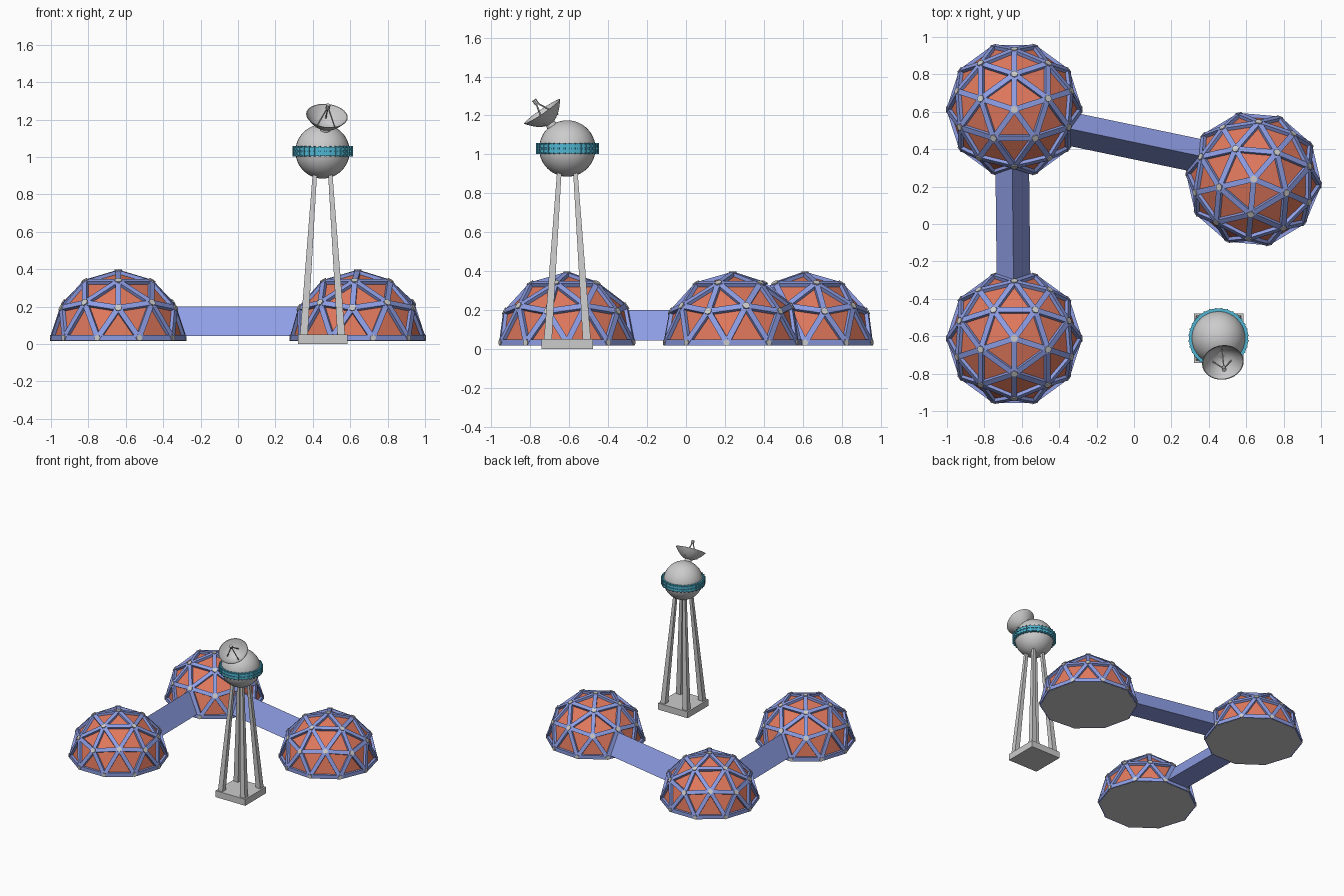
import bpy, bmesh
from math import radians, pi, cos, sin, sqrt
from mathutils import Vector, Matrix

if "Cube" in bpy.data.objects:
    bpy.data.objects.remove(bpy.data.objects["Cube"])


def material(name, rgb):
    m = bpy.data.materials.new(name)
    m.diffuse_color = (*rgb, 1)
    m.use_nodes = True
    m.node_tree.nodes["Principled BSDF"].inputs["Base Color"].default_value = m.diffuse_color
    return m


RED = material("red_panel", (0.75, 0.19, 0.11))
BLUE = material("blue_frame", (0.27, 0.34, 0.78))
TEAL = material("teal_ring", (0.08, 0.47, 0.65))


def finish(name, bm, mat=None, smooth=False):
    me = bpy.data.meshes.new(name)
    bmesh.ops.recalc_face_normals(bm, faces=bm.faces)
    if smooth:
        for f in bm.faces:
            f.smooth = True
    bm.to_mesh(me)
    bm.free()
    ob = bpy.data.objects.new(name, me)
    bpy.context.collection.objects.link(ob)
    if mat:
        me.materials.append(mat)
    return ob


def frame(origin, z_axis, hint):
    """Matrix at origin with local z along z_axis and local x near hint."""
    z = z_axis.normalized()
    y = z.cross(hint).normalized()
    x = y.cross(z)
    return Matrix.Translation(origin) @ Matrix((x, y, z)).transposed().to_4x4()


def box(bm, matrix, size):
    bmesh.ops.create_cube(bm, size=1, matrix=matrix @ Matrix.Diagonal((*size, 1)))


def rod(bm, a, b, r1, r2, sides=8, turn=0.0, hint=Vector((1, 0, 0))):
    m = frame((a + b) / 2, b - a, hint) @ Matrix.Rotation(turn, 4, 'Z')
    bmesh.ops.create_cone(bm, cap_ends=True, segments=sides, radius1=r1, radius2=r2,
                          depth=(b - a).length, matrix=m)


def dome(name, x, y, turn):
    base = Vector((x, y, 0.033))
    # panels: upper half of a two-frequency geodesic sphere
    bm = bmesh.new()
    bmesh.ops.create_icosphere(bm, subdivisions=2, radius=0.352,
                               matrix=Matrix.Rotation(radians(turn), 4, 'Z'))
    bmesh.ops.delete(bm, geom=[v for v in bm.verts if v.co.z < -0.01], context='VERTS')
    edges = [(e.verts[0].co.copy(), e.verts[1].co.copy()) for e in bm.edges]
    points = [v.co.copy() for v in bm.verts]
    bmesh.ops.transform(bm, verts=bm.verts,
                        matrix=Matrix.Translation(base) @ Matrix.Scale(0.985, 4))
    finish(name + "_panels", bm, RED)
    # struts: a flat bar on every edge
    bm = bmesh.new()
    for a, b in edges:
        mid = (a + b) / 2
        box(bm, frame(base + mid, mid, b - a), ((b - a).length, 0.03, 0.022))
    finish(name + "_struts", bm, BLUE)
    # hubs: short round caps on every joint
    bm = bmesh.new()
    for p in points:
        n = p.normalized()
        r = 0.019 if n.z > 0.1 else 0.016
        hint = Vector((0, 0, 1)) if n.z < 0.9 else Vector((1, 0, 0))
        rod(bm, base + p - n * 0.012, base + p + n * 0.013, r, r, 8, hint=hint)
    finish(name + "_hubs", bm)
    # floor: ten-sided slab
    bm = bmesh.new()
    ring = [base + Vector((cos(t), sin(t), 0)) * 0.354 for t in
            [radians(turn + 18 + 36 * i) for i in range(10)]]
    low = bm.faces.new([bm.verts.new((p.x, p.y, 0.017)) for p in ring])
    ext = bmesh.ops.extrude_face_region(bm, geom=[low], use_keep_orig=True)
    for v in ext["geom"]:
        if isinstance(v, bmesh.types.BMVert):
            v.co.z = 0.028
    finish(name + "_floor", bm)


dome("back_left_dome", -0.64, 0.612, 90)
dome("front_left_dome", -0.64, -0.612, -90)
dome("right_dome", 0.64, 0.24, -95)


def tunnel(name, a, b):
    """Three-sided passage with a ridge on top."""
    a, b = Vector((*a, 0)), Vector((*b, 0))
    side = (b - a).cross(Vector((0, 0, 1))).normalized()
    bm = bmesh.new()
    ends = []
    for p in (a, b):
        ends.append([bm.verts.new(p + side * s + Vector((0, 0, h)))
                     for s, h in ((-0.09, 0.043), (0.09, 0.043), (0, 0.2))])
        bm.faces.new(ends[-1])
    for i in range(3):
        j = (i + 1) % 3
        bm.faces.new((ends[0][i], ends[0][j], ends[1][j], ends[1][i]))
    finish(name, bm, BLUE)


tunnel("left_tunnel", (-0.652, 0.4), (-0.643, -0.4))
tunnel("back_tunnel", (-0.45, 0.531), (0.45, 0.343))

# tower base and four tapered legs
TX, TY = 0.452, -0.61
bm = bmesh.new()
box(bm, Matrix.Translation((TX, TY, 0.026)), (0.265, 0.265, 0.052))
finish("tower_base", bm)
bm = bmesh.new()
for sx in (-1, 1):
    for sy in (-1, 1):
        rod(bm, Vector((TX + sx * 0.1, TY + sy * 0.1, 0.045)),
            Vector((TX + sx * 0.04, TY + sy * 0.04, 0.93)),
            0.029, 0.016, 4, pi / 4)
finish("tower_legs", bm)

# round cabin
hub = Vector((TX, TY, 1.03))
bm = bmesh.new()
bmesh.ops.create_uvsphere(bm, u_segments=32, v_segments=24, radius=0.145,
                          matrix=Matrix.Translation(hub))
finish("tower_cabin", bm, smooth=True)

# window ring: band with two rails and upright bars
bm = bmesh.new()
N = 32
for r, z0, z1 in ((0.153, -0.025, 0.025), (0.159, -0.02, -0.004), (0.159, 0.004, 0.02)):
    loops = [[bm.verts.new(hub + Vector((rr * cos(2 * pi * i / N), rr * sin(2 * pi * i / N), z)))
              for i in range(N)] for rr, z in ((0.138, z0), (r, z0), (r, z1), (0.138, z1))]
    for k in range(4):
        p, q = loops[k], loops[(k + 1) % 4]
        for i in range(N):
            j = (i + 1) % N
            bm.faces.new((p[i], p[j], q[j], q[i]))
for i in range(N):
    m = Matrix.Translation(hub) @ Matrix.Rotation(2 * pi * (i + 0.5) / N, 4, 'Z')
    box(bm, m @ Matrix.Translation((0.152, 0, 0)), (0.02, 0.009, 0.056))
finish("window_ring", bm, TEAL)

# dish: spun bowl with inner and outer skin, aimed away from the cabin centre
aim = frame(hub, Vector((0.1, -0.56, 0.82)), Vector((1, 0, 0)))
outer = [(0.112 * k / 8, 0.154 + 0.078 * (k / 8) ** 2) for k in range(9)]
inner = [(r * 0.96, z + 0.006 * (1 - k / 8)) for k, (r, z) in enumerate(outer)][::-1]
bm = bmesh.new()
vs = [bm.verts.new((r, 0, z)) for r, z in outer + inner]
es = [bm.edges.new(pair) for pair in zip(vs, vs[1:])]
bmesh.ops.spin(bm, geom=vs + es, cent=(0, 0, 0), axis=(0, 0, 1), angle=2 * pi, steps=32)
bmesh.ops.remove_doubles(bm, verts=bm.verts, dist=0.0005)
bmesh.ops.transform(bm, verts=bm.verts, matrix=aim)
finish("dish_bowl", bm, smooth=True).data.set_sharp_from_angle(angle=radians(40))

# dish mount and three-legged feed
bm = bmesh.new()
rod(bm, aim @ Vector((0, 0, 0.13)), aim @ Vector((0, 0, 0.162)), 0.03, 0.024, 12)
tip = Vector((0, 0, 0.29))
for k in range(3):
    t = radians(90 + 120 * k)
    foot = Vector((0.06 * cos(t), 0.06 * sin(t), 0.172))
    rod(bm, aim @ foot, aim @ tip, 0.004, 0.004, 6)
rod(bm, aim @ (tip - Vector((0, 0, 0.012))), aim @ (tip + Vector((0, 0, 0.014))), 0.012, 0.012, 8)
finish("dish_mount_and_feed", bm)
